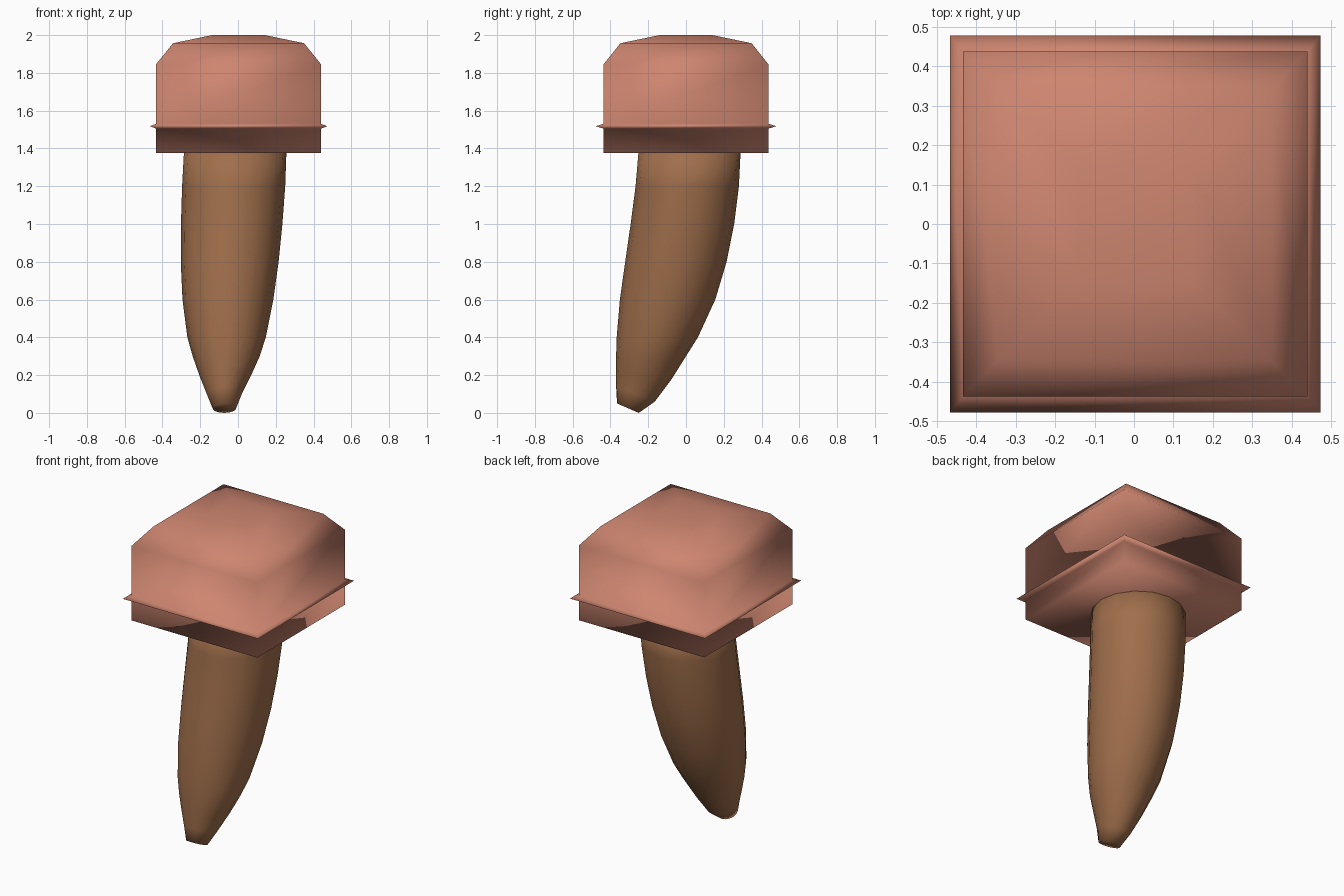
import bpy, bmesh
from math import cos, sin, tau

cube = bpy.data.objects.get("Cube")
if cube:
    bpy.data.objects.remove(cube, do_unlink=True)


def material(name, color):
    mat = bpy.data.materials.new(name)
    mat.diffuse_color = (*color, 1)
    mat.use_nodes = True
    bsdf = next(n for n in mat.node_tree.nodes if n.type == 'BSDF_PRINCIPLED')
    bsdf.inputs["Base Color"].default_value = (*color, 1)
    bsdf.inputs["Roughness"].default_value = 0.8
    return mat


def loft(name, rings, mat):
    """Skin rings of points, ordered bottom to top, and cap both ends."""
    bm = bmesh.new()
    loops = [[bm.verts.new(p) for p in ring] for ring in rings]
    for low, high in zip(loops, loops[1:]):
        n = len(low)
        for i in range(n):
            j = (i + 1) % n
            bm.faces.new((low[i], low[j], high[j], high[i]))
    bm.faces.new(loops[0][::-1])
    bm.faces.new(loops[-1])
    mesh = bpy.data.meshes.new(name)
    bm.to_mesh(mesh)
    bm.free()
    mesh.materials.append(mat)
    mesh.shade_smooth()
    obj = bpy.data.objects.new(name, mesh)
    bpy.context.collection.objects.link(obj)
    return obj


def square(z, hx, hy):
    return [(hx * sx, hy * sy, z) for sx, sy in ((-1, -1), (1, -1), (1, 1), (-1, 1))]


def oval(z, x0, x1, y0, y1, tilt=0, sides=16):
    """Oval ring filling the given extents; tilt lifts its front edge."""
    cx, cy, rx, ry = (x0 + x1) / 2, (y0 + y1) / 2, (x1 - x0) / 2, (y1 - y0) / 2
    return [(cx + rx * cos(tau * i / sides), cy + ry * sin(tau * i / sides),
             z - tilt * sin(tau * i / sides)) for i in range(sides)]


pink = material("clay pink", (0.61, 0.235, 0.16))
brown = material("wood brown", (0.35, 0.157, 0.07))

# Square head: skirt, thin rim, straight walls and domed top
head = loft("head", [
    square(1.375, 0.437, 0.437),
    square(1.505, 0.437, 0.437),
    square(1.518, 0.47, 0.478),
    square(1.53, 0.437, 0.437),
    square(1.845, 0.437, 0.437),
    square(1.957, 0.347, 0.347),
    square(2.0, 0.14, 0.14),
], pink)
head.location.x = 0.003

# Curved handle, swept forward and tapering to a slanted blunt tip
handle = loft("handle", [
    oval(0.025, -0.135, -0.01, -0.365, -0.25, 0.025),
    oval(0.10, -0.165, 0.02, -0.37, -0.165, 0.04),
    oval(0.2, -0.205, 0.07, -0.37, -0.075, 0.02),
    oval(0.3, -0.24, 0.115, -0.37, 0.0),
    oval(0.4, -0.268, 0.147, -0.367, 0.063),
    oval(0.6, -0.294, 0.187, -0.35, 0.155),
    oval(0.8, -0.303, 0.215, -0.322, 0.215),
    oval(1.0, -0.302, 0.235, -0.293, 0.255),
    oval(1.2, -0.296, 0.25, -0.267, 0.28),
    oval(1.4, -0.285, 0.257, -0.25, 0.29),
], brown)
